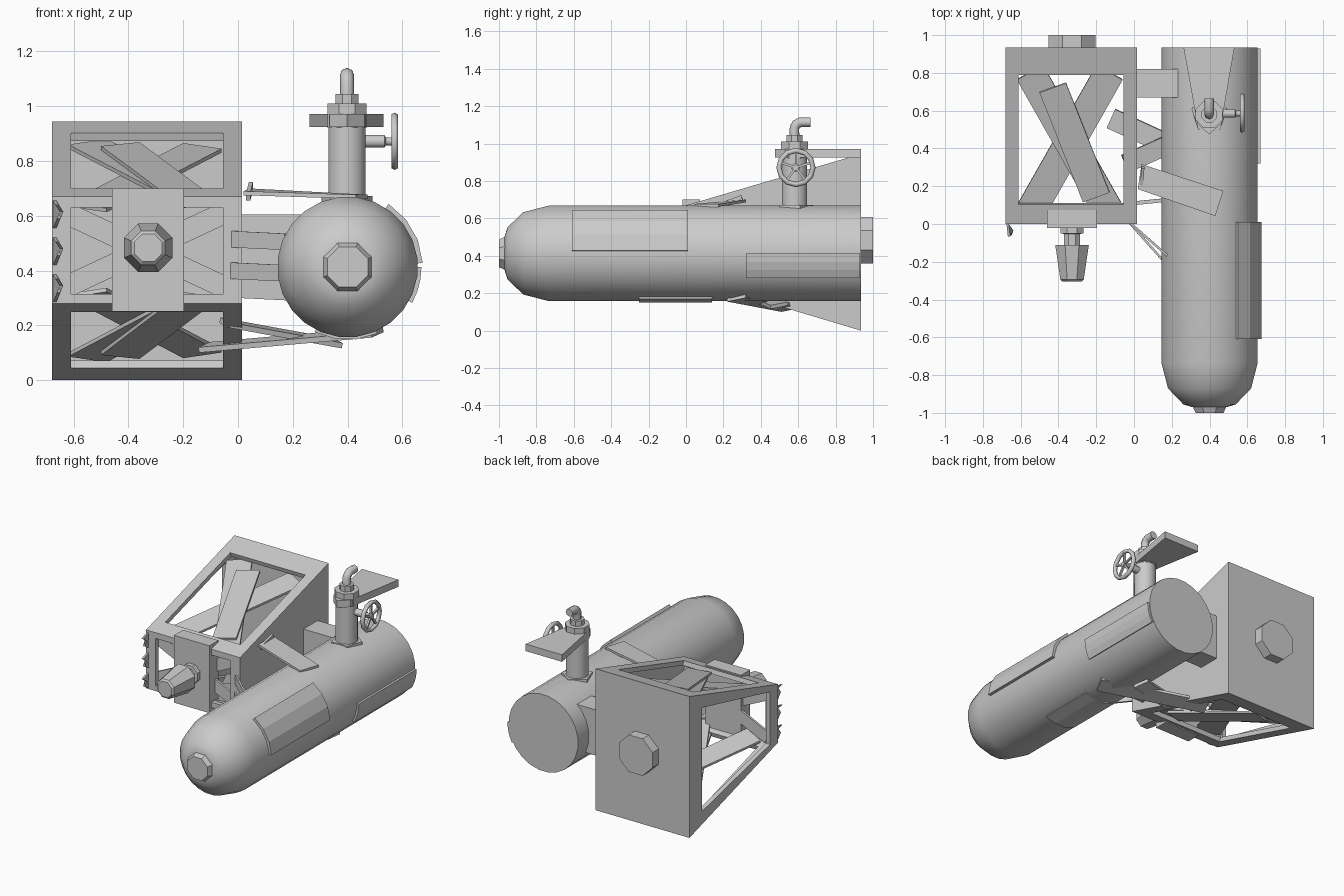
import bpy, bmesh, math
from mathutils import Vector, Matrix

if "Cube" in bpy.data.objects:
    bpy.data.objects.remove(bpy.data.objects["Cube"])

grey = bpy.data.materials.new("bare grey metal")
grey.diffuse_color = (0.6, 0.6, 0.6, 1)
grey.use_nodes = True
grey.node_tree.nodes["Principled BSDF"].inputs["Base Color"].default_value = grey.diffuse_color


def finish(name, bm, smooth=None):
    bmesh.ops.remove_doubles(bm, verts=bm.verts, dist=0.0005)
    bmesh.ops.recalc_face_normals(bm, faces=bm.faces)
    me = bpy.data.meshes.new(name)
    bm.to_mesh(me)
    bm.free()
    me.materials.append(grey)
    ob = bpy.data.objects.new(name, me)
    bpy.context.collection.objects.link(ob)
    if smooth:
        bpy.ops.object.select_all(action='DESELECT')
        ob.select_set(True)
        bpy.context.view_layer.objects.active = ob
        bpy.ops.object.shade_smooth_by_angle(angle=math.radians(smooth))
    return ob


def lathe(name, base, axis, profile, n, smooth=None, turn=0.5):
    """Closed solid of (distance along axis, radius) rings."""
    bm = bmesh.new()
    rot = Vector((0, 0, 1)).rotation_difference(Vector(axis)).to_matrix()
    rings = []
    for d, r in profile:
        rings.append([bm.verts.new(Vector(base) + rot @ Vector((
            r * math.cos((i + turn) * math.tau / n),
            r * math.sin((i + turn) * math.tau / n), d))) for i in range(n)])
    for a, b in zip(rings, rings[1:]):
        for i in range(n):
            j = (i + 1) % n
            bm.faces.new((a[i], a[j], b[j], b[i]))
    bm.faces.new(rings[0])
    bm.faces.new(rings[-1])
    return finish(name, bm, smooth)


def slab(name, pts, offset):
    """Polygon extruded along an offset vector."""
    bm = bmesh.new()
    f = bm.faces.new([bm.verts.new(p) for p in pts])
    new = bmesh.ops.extrude_face_region(bm, geom=[f], use_keep_orig=True)["geom"]
    bmesh.ops.translate(bm, vec=offset, verts=[v for v in new if isinstance(v, bmesh.types.BMVert)])
    return finish(name, bm)


def board(name, p, q, width, thick, normal):
    p, q, n = Vector(p), Vector(q), Vector(normal).normalized()
    side = (q - p).cross(n).normalized() * width / 2
    n = side.cross(q - p).normalized() * thick
    return slab(name, [p - side, p + side, q + side, q - side], n)


def box(name, lo, hi):
    return slab(name, [(lo[0], lo[1], lo[2]), (hi[0], lo[1], lo[2]),
                       (hi[0], hi[1], lo[2]), (lo[0], hi[1], lo[2])], (0, 0, hi[2] - lo[2]))


# Pressure tank with stepped dome and front plug
TX, TZ, TR = 0.4, 0.413, 0.257
lathe("tank", (TX, 0, TZ), (0, 1, 0),
      [(-0.97, 0.09), (-0.955, 0.14), (-0.87, 0.222), (-0.735, TR), (0.935, TR)], 24, 50)
lathe("tank_plug", (TX, 0, TZ), (0, 1, 0), [(-1, 0.08), (-0.965, 0.097), (-0.94, 0.097)], 8)


# Patch plates curved around the tank
def patch(name, a0, a1, y0, y1, r=0.275, n=3):
    arc = [math.radians(a0 + (a1 - a0) * i / n) for i in range(n + 1)]
    pts = [(TX + r * math.cos(a), y0, TZ + r * math.sin(a)) for a in arc]
    pts += [(TX + (TR - 0.015) * math.cos(a), y0, TZ + (TR - 0.015) * math.sin(a)) for a in reversed(arc)]
    slab(name, pts, (0, y1 - y0, 0))


patch("tank_patch_front", 3, 57, -0.61, 0.01)
patch("tank_patch_rear", -29, 0, 0.32, 0.93, 0.27)
patch("tank_patch_bottom", -117, -66, -0.25, 0.14, 0.266)

# Tapered frame: low front, tall solid back, openings on most sides
X0, X1, Y0, Y1 = -0.68, 0.015, 0.0, 0.935
ZF0, ZF1, ZB0, ZB1 = 0.28, 0.67, 0.0, 0.945
bm = bmesh.new()


def panel(a, b, c, d, hole=None):
    a, b, c, d = (Vector(p) for p in (a, b, c, d))
    outer = [a, b, c, d]
    if not hole:
        bm.faces.new([bm.verts.new(p) for p in outer])
        return
    u0, u1, v0, v1 = hole
    inner = [a.lerp(b, u).lerp(d.lerp(c, u), v) for u, v in ((u0, v0), (u1, v0), (u1, v1), (u0, v1))]
    for i in range(4):
        j = (i + 1) % 4
        bm.faces.new([bm.verts.new(p) for p in (outer[i], outer[j], inner[j], inner[i])])


F = [(X0, Y0, ZF0), (X1, Y0, ZF0), (X1, Y0, ZF1), (X0, Y0, ZF1)]
B = [(X0, Y1, ZB0), (X1, Y1, ZB0), (X1, Y1, ZB1), (X0, Y1, ZB1)]
slope = (0.1, 0.9, 0.11, 0.845)
panel(*F, (0.1, 0.9, 0.09, 0.9))
panel(F[3], F[2], B[2], B[3], slope)
panel(F[0], F[1], B[1], B[0], slope)
panel(F[0], B[0], B[3], F[3], (0.09, 0.86, 0.1, 0.9))
panel(F[1], B[1], B[2], F[2])
panel(*B)
frame = finish("tapered_frame", bm)
wall = frame.modifiers.new("wall", 'SOLIDIFY')
wall.thickness, wall.offset, wall.use_even_offset = 0.03, -1, True


# Cross boards nailed behind the sloping openings
def top_z(y):
    return ZF1 + (ZB1 - ZF1) * y / Y1 - 0.035


def bottom_z(y):
    return ZF0 - ZF0 * y / Y1 + 0.035


for tag, zf, nrm in (("top", top_z, (0, 0.28, -1)), ("bottom", bottom_z, (0, 0.28, 1))):
    for k, (xa, ya, xb, yb, w) in enumerate(((-0.55, 0.8, -0.13, 0.06, 0.16),
                                             (-0.13, 0.8, -0.55, 0.06, 0.16),
                                             (-0.43, 0.72, -0.2, 0.14, 0.15))):
        lift = (0.0, -0.015, 0.015)[k] * (1 if tag == "top" else -1)
        board(f"{tag}_cross_board_{k + 1}", (xa, ya, zf(ya) + lift), (xb, yb, zf(yb) + lift), w, 0.015, nrm)

# Cross boards behind the front opening
board("front_cross_board_1", (-0.65, 0.04, 0.62), (-0.03, 0.04, 0.33), 0.08, 0.015, (0, 1, 0))
board("front_cross_board_2", (-0.65, 0.06, 0.33), (-0.03, 0.06, 0.62), 0.08, 0.015, (0, 1, 0))

# Front plate with nozzle, and rear cap
NX, NZ = -0.328, 0.483
box("nozzle_plate", (-0.46, -0.02, 0.25), (-0.197, 0.075, 0.70))
lathe("nozzle", (NX, 0, NZ), (0, 1, 0),
      [(-0.305, 0.055), (-0.295, 0.067), (-0.112, 0.096), (-0.11, 0.047),
       (-0.052, 0.047), (-0.05, 0.067), (-0.01, 0.067)], 8)
lathe("rear_cap", (NX, 0, NZ), (0, 1, 0), [(0.92, 0.134), (1.0, 0.134)], 8)

# Torn metal tabs on the front left edge
for i, z in enumerate((0.34, 0.475, 0.61)):
    slab(f"torn_tab_{i + 1}", [(-0.675, 0.0, z - 0.055), (-0.66, -0.06, z - 0.02),
                               (-0.65, -0.035, z + 0.005), (-0.668, -0.065, z + 0.03),
                               (-0.675, 0.0, z + 0.045)], (0.012, 0, 0))

# Links between frame and tank
box("tank_coupling", (0.0, 0.67, 0.30), (0.24, 0.82, 0.605))
slab("top_link_board", [(0.02, 0.185, 0.675), (0.04, 0.317, 0.685),
                        (0.473, 0.175, 0.662), (0.43, 0.042, 0.662)], (0, 0, 0.015))
board("top_link_tab", (0.03, 0.19, 0.67), (0.04, 0.30, 0.71), 0.03, 0.015, (1, 0, 0))
board("bottom_link_board_1", (-0.12, 0.56, 0.11), (0.51, 0.27, 0.165), 0.11, 0.02, (0, -0.2, 1))
board("bottom_link_board_2", (-0.05, 0.32, 0.2), (0.36, 0.5, 0.125), 0.1, 0.02, (0, -0.2, 1))
for i, (z0, z1, y) in enumerate(((0.515, 0.505, -0.17), (0.40, 0.39, -0.22))):
    board(f"side_link_{i + 1}", (-0.04, 0.015, z0), (0.17, y, z1), 0.06, 0.012, (0.7, 0.7, 0))
board("side_link_low", (0.0, 0.1, 0.34), (0.2, 0.12, 0.33), 0.08, 0.02, (0, 1, 0))

# Valve column with stacked collars
VX, VY = 0.398, 0.58
lathe("valve_base", (VX, VY, 0), (0, 0, 1), [(0.62, 0.1), (0.672, 0.098)], 5, turn=0.25)
lathe("valve_column", (VX, VY, 0), (0, 0, 1), [(0.64, 0.07), (0.93, 0.07)], 12, 40)
lathe("valve_collar", (VX, VY, 0), (0, 0, 1), [(0.92, 0.077), (1.01, 0.077)], 8)
lathe("valve_neck", (VX, VY, 0), (0, 0, 1), [(1.0, 0.045), (1.045, 0.045)], 8)
slab("valve_fin_plate", [(0.262, 0.935, 0.925), (0.532, 0.935, 0.925), (0.462, 0.53, 0.925),
                         (0.398, 0.475, 0.925), (0.335, 0.53, 0.925)], (0, 0, 0.047))

# Bent outlet pipe pointing backwards
cu = bpy.data.curves.new("outlet_path", 'CURVE')
cu.dimensions, cu.bevel_depth, cu.bevel_resolution, cu.use_fill_caps = '3D', 0.026, 2, True
path = [(VX, VY, 1.03), (VX, VY, 1.085), (VX, VY + 0.01, 1.103), (VX, VY + 0.03, 1.114), (VX, VY + 0.085, 1.114)]
sp = cu.splines.new('POLY')
sp.points.add(len(path) - 1)
for pt, co in zip(sp.points, path):
    pt.co = (*co, 1)
cu.materials.append(grey)
bpy.context.collection.objects.link(bpy.data.objects.new("outlet_pipe", cu))

# Hand wheel: rim, spokes, stem
WX, WZ = 0.572, 0.872
lathe("wheel_stem", (0.45, VY + 0.005, WZ), (1, 0, 0), [(0, 0.024), (0.085, 0.024), (0.09, 0.016), (0.135, 0.016)], 8, 50)
bm = bmesh.new()
n, m, R, r = 12, 6, 0.091, 0.014
ring = [[bm.verts.new((WX + r * math.sin(j * math.tau / m),
                       VY + 0.008 + (R + r * math.cos(j * math.tau / m)) * math.cos(i * math.tau / n),
                       WZ + (R + r * math.cos(j * math.tau / m)) * math.sin(i * math.tau / n)))
         for j in range(m)] for i in range(n)]
for i in range(n):
    for j in range(m):
        a, b = ring[i], ring[(i + 1) % n]
        bm.faces.new((a[j], b[j], b[(j + 1) % m], a[(j + 1) % m]))
finish("wheel_rim", bm, 65)
for i in range(5):
    t = math.pi / 2 + i * math.tau / 5
    lathe(f"wheel_spoke_{i + 1}", (WX, VY + 0.008, WZ), (0, math.cos(t), math.sin(t)), [(0, 0.009), (R, 0.009)], 4)
